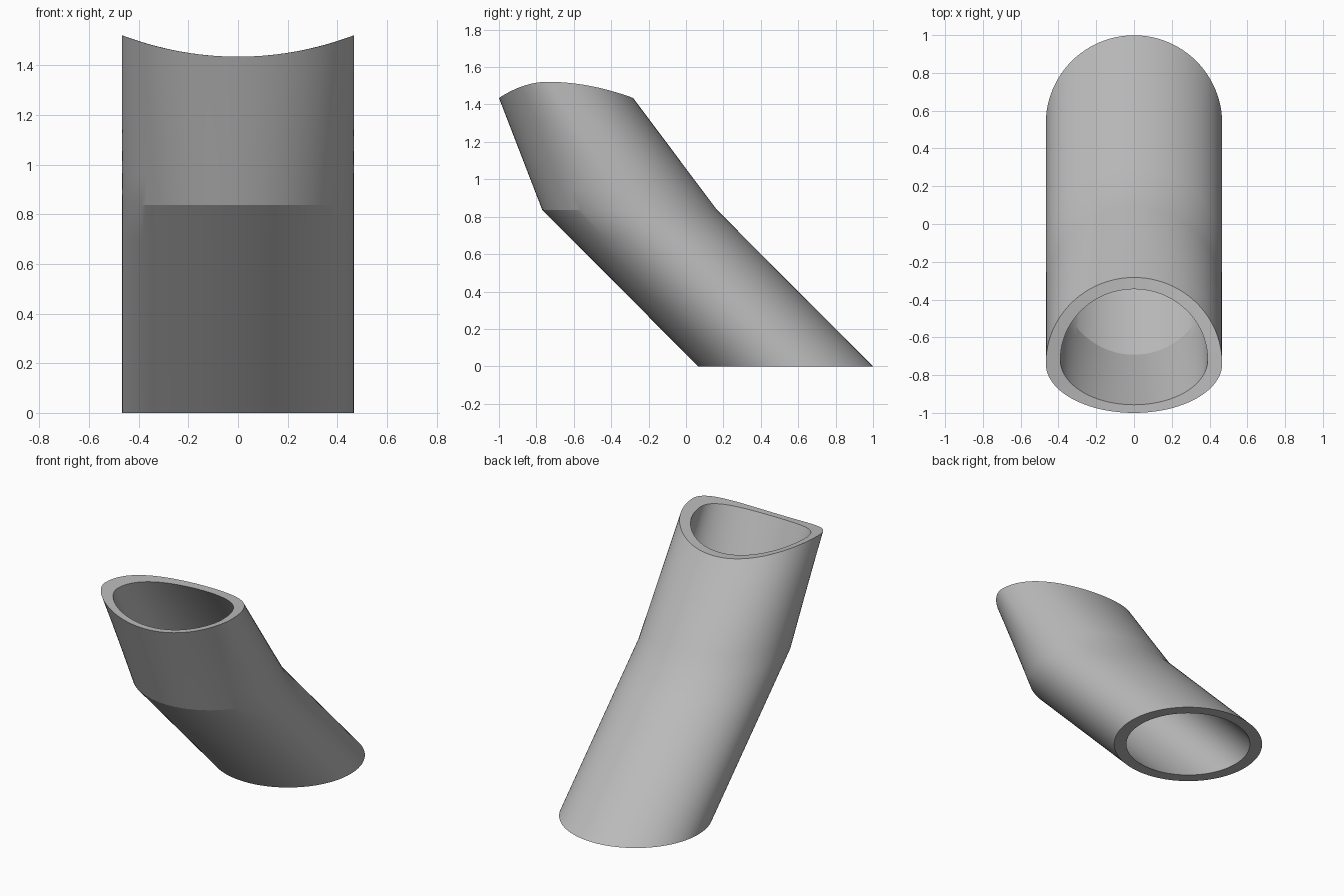
import bpy
import bmesh
from math import sin, cos, tau, sqrt, radians

cube = bpy.data.objects.get("Cube")
if cube:
    bpy.data.objects.remove(cube, do_unlink=True)

SIDES = 96
STEPS = 6          # rings per straight section
BEND_Z = 0.837
SADDLE_R = 1.31    # radius of the pipe the top end is cut to fit


def material(name, rgb):
    mat = bpy.data.materials.new(name)
    mat.use_nodes = True
    mat.diffuse_color = (*rgb, 1)
    mat.node_tree.nodes["Principled BSDF"].inputs["Base Color"].default_value = (*rgb, 1)
    return mat


def circle(radius, y, z):
    return [(radius * cos(tau * i / SIDES), y + radius * sin(tau * i / SIDES), z)
            for i in range(SIDES)]


def saddle(radius, y, front, back):
    """Egg-shaped top outline, its height following the saddle cut."""
    points = []
    for i in range(SIDES):
        a = tau * i / SIDES
        x = radius * cos(a)
        z = 1.435 + SADDLE_R - sqrt(SADDLE_R ** 2 - x * x)
        # the wall leans, so higher points sit further forward or back
        points.append((x, y + (back if sin(a) > 0 else front) * sin(a), z))
    return points


def blend(a, b, t):
    return [tuple(p + (q - p) * t for p, q in zip(u, v)) for u, v in zip(a, b)]


def wall(radius, top):
    """Rings of one wall surface from the foot, past the bend, to the top."""
    foot = circle(radius, 0.532, 0)
    bend = circle(radius, -0.302, BEND_Z)
    lower = [blend(foot, bend, k / STEPS) for k in range(STEPS)]
    upper = [blend(bend, top, k / STEPS) for k in range(STEPS + 1)]
    return lower + upper


# Bent tube: outer wall up, rim across, inner wall back down
outer = wall(0.467, saddle(0.467, -0.74, 0.26, 0.457))
inner = wall(0.39, saddle(0.39, -0.72, 0.237, 0.375))
bm = bmesh.new()
rings = [[bm.verts.new(p) for p in ring] for ring in outer + inner[::-1]]
for r, ring in enumerate(rings):
    following = rings[(r + 1) % len(rings)]
    for i in range(SIDES):
        j = (i + 1) % SIDES
        bm.faces.new((ring[i], ring[j], following[j], following[i]))
bmesh.ops.recalc_face_normals(bm, faces=bm.faces)
mesh = bpy.data.meshes.new("bent_pipe")
bm.to_mesh(mesh)
bm.free()

pipe = bpy.data.objects.new("bent_pipe", mesh)
bpy.context.collection.objects.link(pipe)
mesh.materials.append(material("plain_grey", (0.5, 0.5, 0.5)))

bpy.ops.object.select_all(action='DESELECT')
pipe.select_set(True)
bpy.context.view_layer.objects.active = pipe
bpy.ops.object.shade_smooth_by_angle(angle=radians(14))
